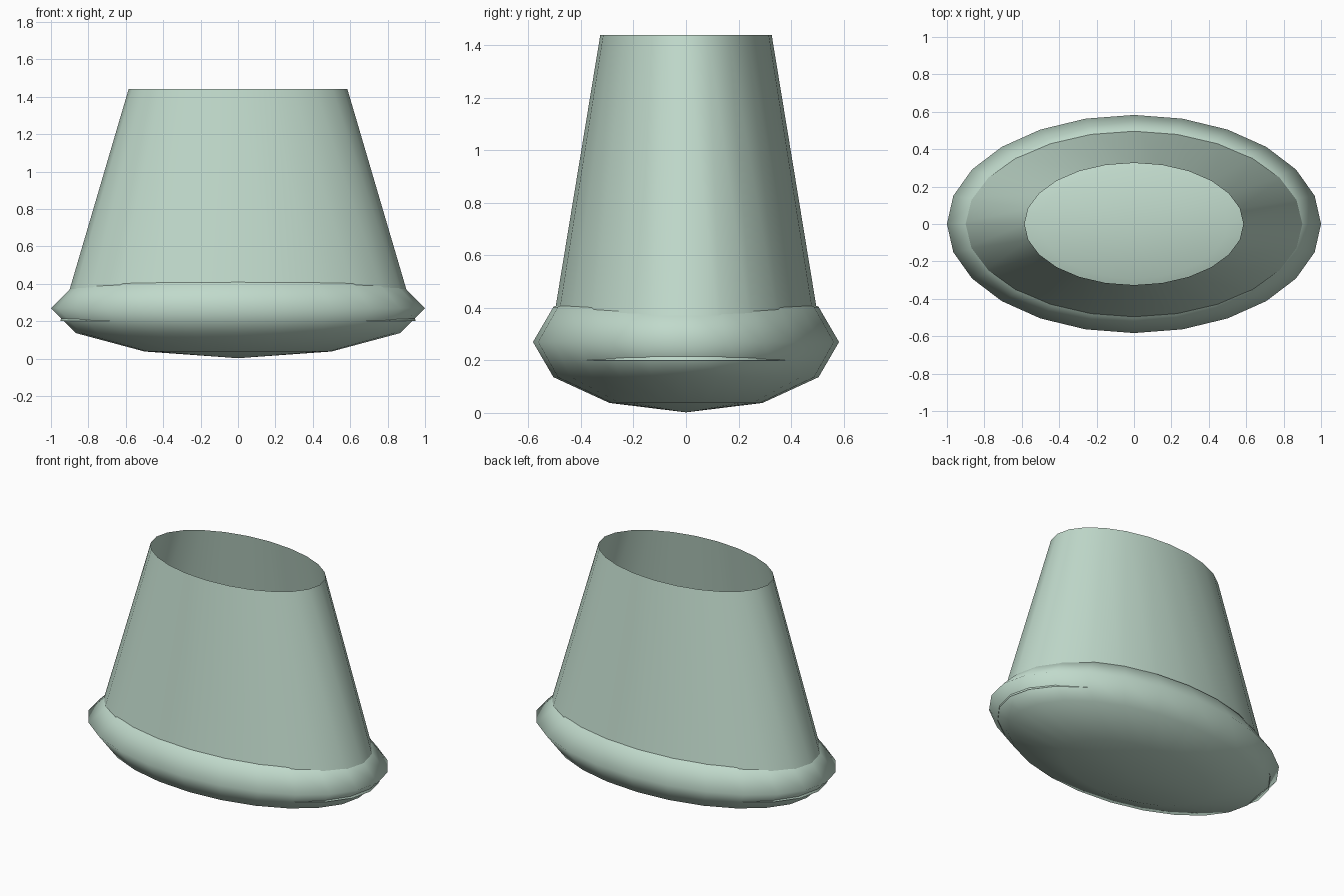
import bpy, bmesh, math

if "Cube" in bpy.data.objects:
    bpy.data.objects.remove(bpy.data.objects["Cube"])

SEGMENTS = 24

# pale sage green shared by both parts
green = bpy.data.materials.new("pale_green")
green.diffuse_color = (0.53, 0.70, 0.60, 1)
green.use_nodes = True
green.node_tree.nodes["Principled BSDF"].inputs["Base Color"].default_value = green.diffuse_color


def add_part(name, bm):
    mesh = bpy.data.meshes.new(name)
    bm.to_mesh(mesh)
    bm.free()
    mesh.materials.append(green)
    mesh.shade_smooth()
    obj = bpy.data.objects.new(name, mesh)
    bpy.context.collection.objects.link(obj)
    return obj


def scale_and_lift(bm, size, z):
    bmesh.ops.scale(bm, vec=size, verts=bm.verts)
    bmesh.ops.translate(bm, vec=(0, 0, z), verts=bm.verts)


# flattened oval base
bm = bmesh.new()
bmesh.ops.create_uvsphere(bm, u_segments=SEGMENTS, v_segments=6, radius=1)
scale_and_lift(bm, (1, 0.583, 0.268), 0.27)
add_part("oval_base", bm)

# tapering oval sleeve, open at both ends
BOTTOM, TOP = 0.20, 1.44
bm = bmesh.new()
bmesh.ops.create_cone(bm, cap_ends=False, segments=SEGMENTS,
                      radius1=0.95, radius2=0.585, depth=TOP - BOTTOM)
scale_and_lift(bm, (1, 0.558, 1), (TOP + BOTTOM) / 2)
add_part("tapered_sleeve", bm)
